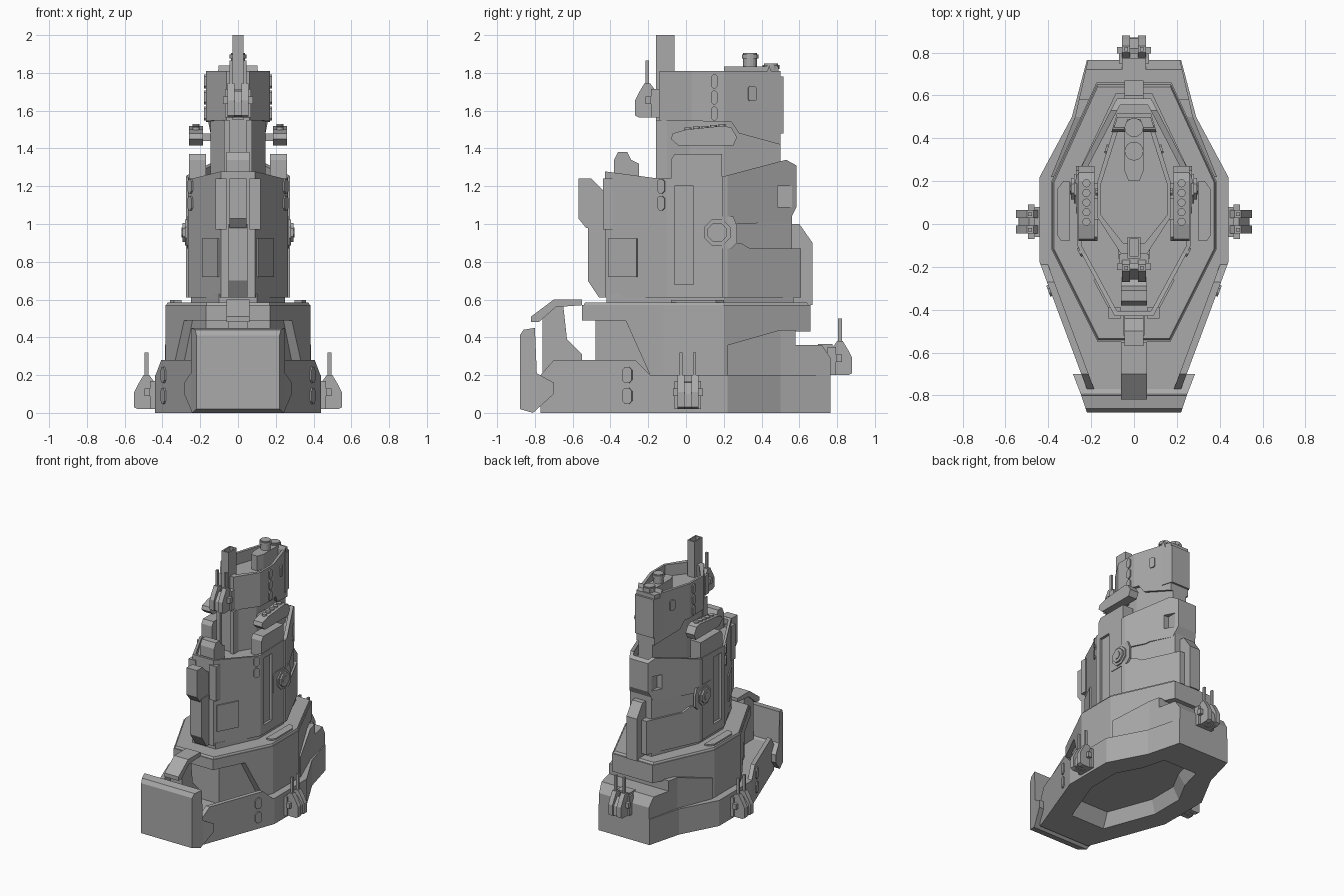
import bpy, bmesh, math
from mathutils import Matrix

cube = bpy.data.objects.get("Cube")
if cube:
    bpy.data.objects.remove(cube)

grey = bpy.data.materials.new("hull_grey")
grey.use_nodes = True
grey.diffuse_color = (0.4, 0.4, 0.4, 1)
grey.node_tree.nodes["Principled BSDF"].inputs["Base Color"].default_value = (0.4, 0.4, 0.4, 1)


def finish(name, bm, mirror=False):
    bmesh.ops.recalc_face_normals(bm, faces=bm.faces)
    mesh = bpy.data.meshes.new(name)
    bm.to_mesh(mesh)
    bm.free()
    mesh.materials.append(grey)
    obj = bpy.data.objects.new(name, mesh)
    bpy.context.collection.objects.link(obj)
    if mirror:
        obj.modifiers.new("Mirror", "MIRROR").use_mirror_merge = False
    return obj


def loft(name, lower, upper, mirror=False, matrix=None):
    """Solid between two matching loops of points."""
    bm = bmesh.new()
    a = [bm.verts.new(p) for p in lower]
    b = [bm.verts.new(p) for p in upper]
    bm.faces.new(a)
    bm.faces.new(b)
    for i in range(len(a)):
        j = (i + 1) % len(a)
        bm.faces.new((a[i], a[j], b[j], b[i]))
    if matrix:
        bm.transform(matrix)
    return finish(name, bm, mirror)


def plan(name, half, z0, z1, grow=1.0):
    """Plan outline, given for +x only, raised from z0 to z1."""
    full = half + [(-x, y) for x, y in reversed(half)]
    return loft(name, [(x, y, z0) for x, y in full],
                [(x * grow, y * grow, z1) for x, y in full])


def side(name, profile, x0, x1, mirror=False, matrix=None):
    """Side profile in y and z, stretched from x0 to x1."""
    return loft(name, [(x0, y, z) for y, z in profile],
                [(x1, y, z) for y, z in profile], mirror, matrix)


def box(name, x, y, z, mirror=False, matrix=None):
    return side(name, [(y[0], z[0]), (y[1], z[0]), (y[1], z[1]), (y[0], z[1])],
                x[0], x[1], mirror, matrix)


def combine(obj, cutter, operation):
    mod = obj.modifiers.new("Cut", "BOOLEAN")
    mod.operation, mod.object, mod.solver = operation, cutter, "EXACT"
    graph = bpy.context.evaluated_depsgraph_get()
    mesh = bpy.data.meshes.new_from_object(obj.evaluated_get(graph))
    obj.modifiers.clear()
    obj.data = mesh
    bpy.data.objects.remove(cutter)


def hull(name, half, profile):
    """Solid with a given plan outline and a given side profile."""
    obj = plan(name, half, -0.5, 2.5)
    combine(obj, side("cutter", profile, -1, 1), "INTERSECT")
    return obj


def cylinder(name, centre, radius, depth, sides, axis="Z", mirror=False, spin=0):
    bm = bmesh.new()
    bmesh.ops.create_cone(bm, cap_ends=True, segments=sides, radius1=radius,
                          radius2=radius, depth=depth)
    bm.transform(Matrix.Rotation(spin, 4, "Z"))
    if axis == "X":
        bm.transform(Matrix.Rotation(math.pi / 2, 4, "Y"))
    bm.transform(Matrix.Translation(centre))
    return finish(name, bm, mirror)


def flank_plate(name, half, y, z, width, height, cut=0.25, depth=0.009):
    """Chamfered plate lying on a slanted flank, on both sides."""
    for (xa, ya), (xb, yb) in zip(half, half[1:]):
        if ya <= y <= yb:
            x = xa + (xb - xa) * (y - ya) / (yb - ya)
            turn = -math.atan2(xb - xa, yb - ya)
            break
    w, h, c = width / 2, height / 2, min(width, height) * cut
    shape = [(-w + c, -h), (w - c, -h), (w, -h + c), (w, h - c),
             (w - c, h), (-w + c, h), (-w, h - c), (-w, -h + c)]
    if cut == 0:
        shape = [(-w, -h), (w, -h), (w, h), (-w, h)]
    place = Matrix.Translation((x, y, z)) @ Matrix.Rotation(turn, 4, "Z")
    side(name, shape, -0.0005, depth, True, place)


# Foot of the tower with a hollow underside and a walled bow deck
base_plan = [(.22, -.77), (.44, -.18), (.44, .22), (.29, .5), (.22, .765)]
base = hull("base", base_plan, [(-.77, 0), (-.77, .2), (-.70, .28), (-.27, .28),
                                (-.19, .2), (.77, .2), (.77, 0)])
pocket = [(x * .68, y * .68) for x, y in base_plan]
combine(base, plan("cutter", pocket, -.02, .1, .85), "DIFFERENCE")
combine(base, plan("cutter", [(.175, -.8), (.405, -.18)], .2, .4), "DIFFERENCE")
for z in (.09, .2):
    flank_plate("base_port", base_plan, -.31, z, .055, .085, .3)

# Second tier with recessed front cheeks
mid_plan = [(.17, -.55), (.385, -.12), (.385, .2), (.175, .66)]
lower_tier = hull("lower_tier", mid_plan,
                  [(-.48, .15), (-.48, .49), (-.55, .49), (-.55, .57), (.66, .57),
                   (.66, .43), (.58, .43), (.58, .15)])
for s in (1, -1):
    combine(lower_tier, side("cutter", [(-.6, .14), (-.6, .49), (-.32, .49), (-.19, .2),
                                        (-.19, .14)], s * .17, s * .6), "DIFFERENCE")
plan("cheek_wall", [(.17, -.48), (.33, -.12), (.33, .2), (.16, .56)], .15, .53)
hull("stern_block", [(.395, .2), (.275, .5), (.215, .765)],
     [(.22, .15), (.22, .36), (.5, .44), (.58, .44), (.58, .36), (.72, .36),
      (.765, .29), (.765, .15)])
box("stern_turret_seat", (-.055, .055), (.7, .775), (.28, .365))
plan("lower_deck_rim", [(x * .99, y * .99) for x, y in mid_plan], .565, .585, .98)
plan("neck", [(.1, -.42), (.25, -.1), (.25, .2), (.1, .57)], .5, .63)
loft("deck_pad", *[[(x, y, z) for x, y in ((.3, -.08), (.34, -.08), (.36, -.05), (.36, .16),
                                           (.33, .2), (.3, .2))] for z in (.57, .597)], True)

# Bow shield, its arm and bracket
hull("bow_shield", [(.22, -.88), (.25, -.79), (.285, -.7), (.2, -.7)],
     [(-.88, .02), (-.88, .41), (-.86, .44), (-.80, .45), (-.79, .21), (-.70, .16),
      (-.70, .1), (-.81, 0)])
side("shield_arm", [(-.55, .6), (-.7, .6), (-.82, .51), (-.82, .48), (-.78, .48),
                    (-.69, .56), (-.55, .57)], -.06, .06)
side("shield_bracket", [(-.76, .2), (-.76, .5), (-.69, .57), (-.65, .57), (-.63, .39),
                        (-.55, .31), (-.55, .2)], -.05, .05)

# Main tower body with side grooves and a sunken deck
body_plan = [(.09, -.43), (.265, -.1), (.265, .2), (.09, .565)]
body = hull("main_body", body_plan, [(-.44, .61), (-.44, 1.28), (-.14, 1.24), (.2, 1.25),
                                     (.56, 1.25), (.56, .61)])
for s in (1, -1):
    combine(body, box("cutter", (s * .245, s * .4), (-.06, .04), (.68, 1.2)), "DIFFERENCE")
    combine(body, box("cutter", (s * .09, s * .4), (.485, .6), (1.09, 1.2)), "DIFFERENCE")
deck_plan = [(.08, -.405), (.245, -.1), (.245, .21), (.065, .555)]
combine(body, plan("cutter", deck_plan, 1.22, 1.5), "DIFFERENCE")
hull("rear_lower_shell", [(.275, .19), (.27, .22), (.085, .61)],
     [(.19, .61), (.19, .9), (.29, .9), (.34, .87), (.61, .87), (.61, .61)])
side("rear_spine", [(.5, 1.0), (.6, 1.0), (.67, .9), (.67, .57), (.5, .57)], -.045, .045)
collar = hull("rear_collar", [(.275, .19), (.27, .22), (.08, .585)],
              [(.19, 1.0), (.36, 1.0), (.39, 1.01), (.545, 1.01), (.585, 1.09),
               (.585, 1.31), (.53, 1.34), (.19, 1.25)])
for s in (1, -1):
    combine(collar, box("cutter", (s * .09, s * .4), (.485, .56), (1.09, 1.2)), "DIFFERENCE")
combine(collar, plan("cutter", deck_plan, 1.22, 1.5), "DIFFERENCE")
flank_plate("front_panel", body_plan, -.333, .822, .172, .205, 0)
for z in (1.11, 1.2):
    flank_plate("body_port", body_plan, -.13, z, .045, .075, .3)

# Front spine of the body
side("spine_lower", [(-.42, .61), (-.46, .61), (-.52, .7), (-.52, 1.0), (-.42, 1.0)], -.05, .05)
side("spine_upper", [(-.42, .98), (-.53, .98), (-.57, 1.03), (-.57, 1.24), (-.50, 1.24),
                     (-.44, 1.18), (-.42, 1.18)], -.045, .045)
box("spine_panel", (.06, .12), (-.44, -.39), (.97, 1.24), True)
side("deck_house", [(-.38, 1.2), (-.38, 1.34), (-.36, 1.38), (-.31, 1.38), (-.29, 1.34),
                    (-.25, 1.32), (-.25, 1.2)], -.06, .06)

# Octagonal side hatches
side("hatch_mount", [(.05, .89), (.05, 1.02), (.08, 1.04), (.25, 1.04), (.27, .99),
                     (.27, .9), (.24, .87), (.08, .87)], .255, .27, True)
for name, radius, reach in (("hatch_ring", .075, .28), ("hatch_lid", .055, .293),
                            ("hatch_boss", .03, .298)):
    cylinder(name, (reach - .02, .165, .955), radius, .04, 8, "X", True, math.pi / 8)

# Upper tower with outer shell and open bridge
top_plan = [(.05, -.14), (.145, .02), (.145, .2), (.06, .5)]
shell_plan = [(.06, -.14), (.17, .03), (.17, .2), (.075, .51)]
plan("upper_core", top_plan, 1.2, 1.6)
shell = hull("upper_shell", shell_plan, [(-.14, 1.55), (-.14, 1.81), (.5, 1.81), (.5, 1.42),
                                         (.28, 1.48), (.24, 1.54)])
combine(shell, plan("cutter", [(.05, -.09), (.153, .04), (.153, .19), (.07, .45)],
                    1.72, 1.9), "DIFFERENCE")
hull("upper_rear_block", [(.105, .43), (.08, .515)],
     [(.43, 1.48), (.43, 1.81), (.44, 1.84), (.46, 1.78), (.515, 1.78), (.515, 1.48)])
box("front_column", (.045, .075), (-.16, -.1), (1.2, 1.55), True)
for i in range(3):
    flank_plate("bridge_port", shell_plan, .15, 1.585 + i * .085, .035, .075, .35)
flank_plate("rear_vent", shell_plan, .35, 1.69, .045, .08, .2)

# Mast block and funnels
mast = box("mast", (-.03, .03), (-.16, -.06), (1.55, 2.0))
combine(mast, box("cutter", (-.02, .02), (-.15, -.07), (1.96, 2.1)), "DIFFERENCE")
plan("funnel_pad", [(.025, .2), (.045, .25), (.045, .45), (.03, .49)], 1.7, 1.835)
for y, top in ((.34, 1.905), (.45, 1.85)):
    cylinder("funnel", (0, y, top - .04), .037, .08, 16)
    cylinder("funnel_rim", (0, y, top - .018), .044, .022, 16)

# Side launchers and the lockers below them
side("launcher", [(-.08, 1.45), (-.07, 1.48), (.0, 1.5), (.2, 1.52), (.24, 1.51), (.27, 1.46),
                  (.25, 1.415), (-.04, 1.415)], .185, .26, True)
box("launcher_link", (.13, .19), (.02, .12), (1.44, 1.48), True)
side("locker", [(-.08, 1.21), (-.08, 1.34), (-.06, 1.37), (.19, 1.37), (.19, 1.21)],
     .17, .26, True)
for i in range(5):
    cylinder("launcher_tube", (.222, .01 + i * .045, 1.503 + i * .0045), .019, .016, 12, "Z", True)


def turret(x, y, z, degrees):
    """Twin-barrel turret whose local -y points away from the tower."""
    place = Matrix.Translation((x, y, z)) @ Matrix.Rotation(math.radians(degrees), 4, "Z")
    box("turret_mount", (-.07, .07), (-.025, .02), (0, .15), matrix=place)
    box("turret_axle", (-.08, .08), (-.055, -.025), (.07, .11), matrix=place)
    cheek = [(0, 0), (0, .14), (-.03, .18), (-.06, .18), (-.09, .13), (-.11, .09),
             (-.11, .01), (-.09, 0)]
    core = [(0, 0), (0, .13), (-.05, .14), (-.095, .08), (-.1, .01)]
    side("turret_core", core, -.05, .05, matrix=place)
    for s in (-1, 1):
        side("turret_cheek", cheek, s * .018, s * .055, matrix=place)
        box("turret_barrel", (s * .028, s * .044), (-.055, -.035), (.1, .3), matrix=place)


turret(.44, .01, .02, 90)
turret(-.44, .01, .02, -90)
turret(0, .77, .2, 180)
turret(0, -.16, 1.565, 0)
